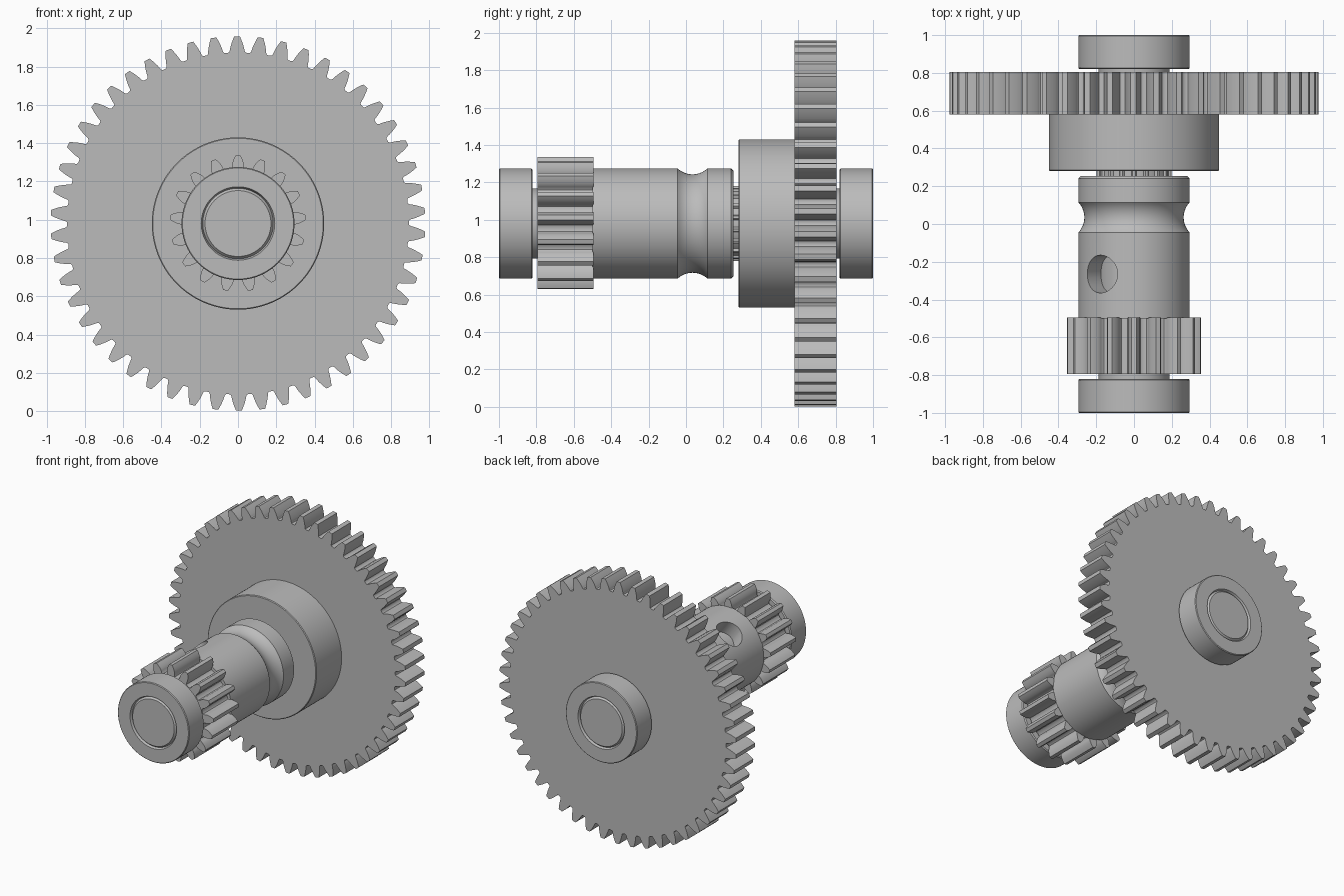
import bpy, bmesh, math
from mathutils import Vector

cube = bpy.data.objects.get("Cube")
if cube:
    bpy.data.objects.remove(cube, do_unlink=True)

AXIS_Z = 0.98
SEGMENTS = 128

steel = bpy.data.materials.new("steel grey")
steel.use_nodes = True
GREY = (0.5, 0.5, 0.5, 1)
steel.diffuse_color = GREY
steel.node_tree.nodes["Principled BSDF"].inputs["Base Color"].default_value = GREY


def place(name, bm):
    """Turn a bmesh built along y into a grey object on the shaft axis."""
    bmesh.ops.recalc_face_normals(bm, faces=bm.faces)
    mesh = bpy.data.meshes.new(name)
    bm.to_mesh(mesh)
    bm.free()
    mesh.materials.append(steel)
    obj = bpy.data.objects.new(name, mesh)
    obj.location.z = AXIS_Z
    bpy.context.collection.objects.link(obj)
    return obj


def smooth(obj):
    bpy.ops.object.select_all(action="DESELECT")
    obj.select_set(True)
    bpy.context.view_layer.objects.active = obj
    bpy.ops.object.shade_smooth_by_angle(angle=math.radians(28))


def lathe(name, profile, closed=True):
    """Revolve (y, radius) points; open profiles get flat end caps."""
    bm = bmesh.new()
    rings = []
    for y, r in profile:
        angles = [math.tau * i / SEGMENTS for i in range(SEGMENTS)]
        rings.append([bm.verts.new((r * math.sin(a), y, r * math.cos(a))) for a in angles])
    pairs = list(zip(rings, rings[1:]))
    if closed:
        pairs.append((rings[-1], rings[0]))
    else:
        bm.faces.new(rings[0])
        bm.faces.new(rings[-1])
    for a, b in pairs:
        for i in range(SEGMENTS):
            j = (i + 1) % SEGMENTS
            bm.faces.new((a[i], a[j], b[j], b[i]))
    return place(name, bm)


def involute(angle):
    return math.tan(angle) - angle


def gear(name, teeth, tip, root, y0, y1, turn=0.0):
    """Extrude an involute gear outline with softened roots."""
    pressure = math.radians(20)
    pitch = tip * teeth / (teeth + 2)
    base = pitch * math.cos(pressure)
    start = max(base, root + 0.012)

    def half_angle(r):
        return math.pi / (2 * teeth) + involute(pressure) - involute(math.acos(min(1, base / r)))

    # one flank from root to tip as (radius, half angle)
    low = half_angle(start)
    gap = math.pi / teeth - low
    flank = [(root, low + gap * 0.55), (root + 0.003, low + gap * 0.2), (root + 0.011, low)]
    for k in range(7):
        r = start + (tip - start) * k / 6
        flank.append((r, half_angle(r)))
    outline = [(r, -a) for r, a in flank] + [(tip, 0)] + [(r, a) for r, a in reversed(flank)]

    bm = bmesh.new()
    verts = []
    for t in range(teeth):
        middle = math.tau * t / teeth + turn
        for r, a in outline:
            verts.append(bm.verts.new((r * math.sin(middle + a), y0, r * math.cos(middle + a))))
    face = bm.faces.new(verts)
    made = bmesh.ops.extrude_face_region(bm, geom=[face])["geom"]
    top = [v for v in made if isinstance(v, bmesh.types.BMVert)]
    bmesh.ops.translate(bm, verts=top, vec=(0, y1 - y0, 0))
    obj = place(name, bm)
    smooth(obj)
    return obj


# Central shaft with chamfered ends
SHAFT = 0.187
smooth(lathe("shaft", [(-0.998, 0.172), (-0.98, SHAFT), (0.98, SHAFT), (0.998, 0.172)], closed=False))
gear("shaft_splines", 18, 0.2, 0.172, 0.2, 0.3)

# End collars, mirrored front and back
for side, name in ((-1, "front_collar"), (1, "back_collar")):
    profile = [(1, 0.192), (1, 0.29), (0.995, 0.295), (0.827, 0.295), (0.82, 0.288), (0.82, 0.18), (0.975, 0.18)]
    smooth(lathe(name, [(side * y, r) for y, r in profile]))

# Gears
gear("pinion", 17, 0.355, 0.272, -0.795, -0.495)
gear("large_gear", 50, 0.978, 0.893, 0.58, 0.805, turn=-0.005)
smooth(lathe("gear_hub", [(0.28, 0.18), (0.28, 0.445), (0.285, 0.45), (0.59, 0.45), (0.59, 0.18)]))

# Sleeve with a rounded groove
BODY = 0.295
half, depth, centre = 0.08, 0.032, 0.035
arc = (half ** 2 + depth ** 2) / (2 * depth)
groove = []
for k in range(17):
    u = half * (k / 8 - 1)
    groove.append((centre + u, BODY - depth + arc - math.sqrt(arc ** 2 - u ** 2)))
sleeve = lathe("sleeve", [(-0.5, 0.18), (-0.5, BODY)] + groove
               + [(0.24, BODY), (0.255, 0.28), (0.255, 0.18)])

# Oil hole drilled through the sleeve's upper right
direction = Vector((-math.sin(math.radians(37)), 0, math.cos(math.radians(37))))
bm = bmesh.new()
bmesh.ops.create_cone(bm, cap_ends=True, segments=48, radius1=0.1, radius2=0.1, depth=0.3)
bm.transform(direction.to_track_quat("Z", "Y").to_matrix().to_4x4())
bmesh.ops.translate(bm, verts=bm.verts, vec=direction * 0.28 + Vector((0, -0.265, 0)))
cutter = place("hole_cutter", bm)
cutter.hide_render = True
cut = sleeve.modifiers.new("oil_hole", "BOOLEAN")
cut.operation = "DIFFERENCE"
cut.solver = "EXACT"
cut.object = cutter
bpy.context.view_layer.objects.active = sleeve
bpy.ops.object.modifier_apply(modifier=cut.name)
bpy.data.objects.remove(cutter, do_unlink=True)
smooth(sleeve)
